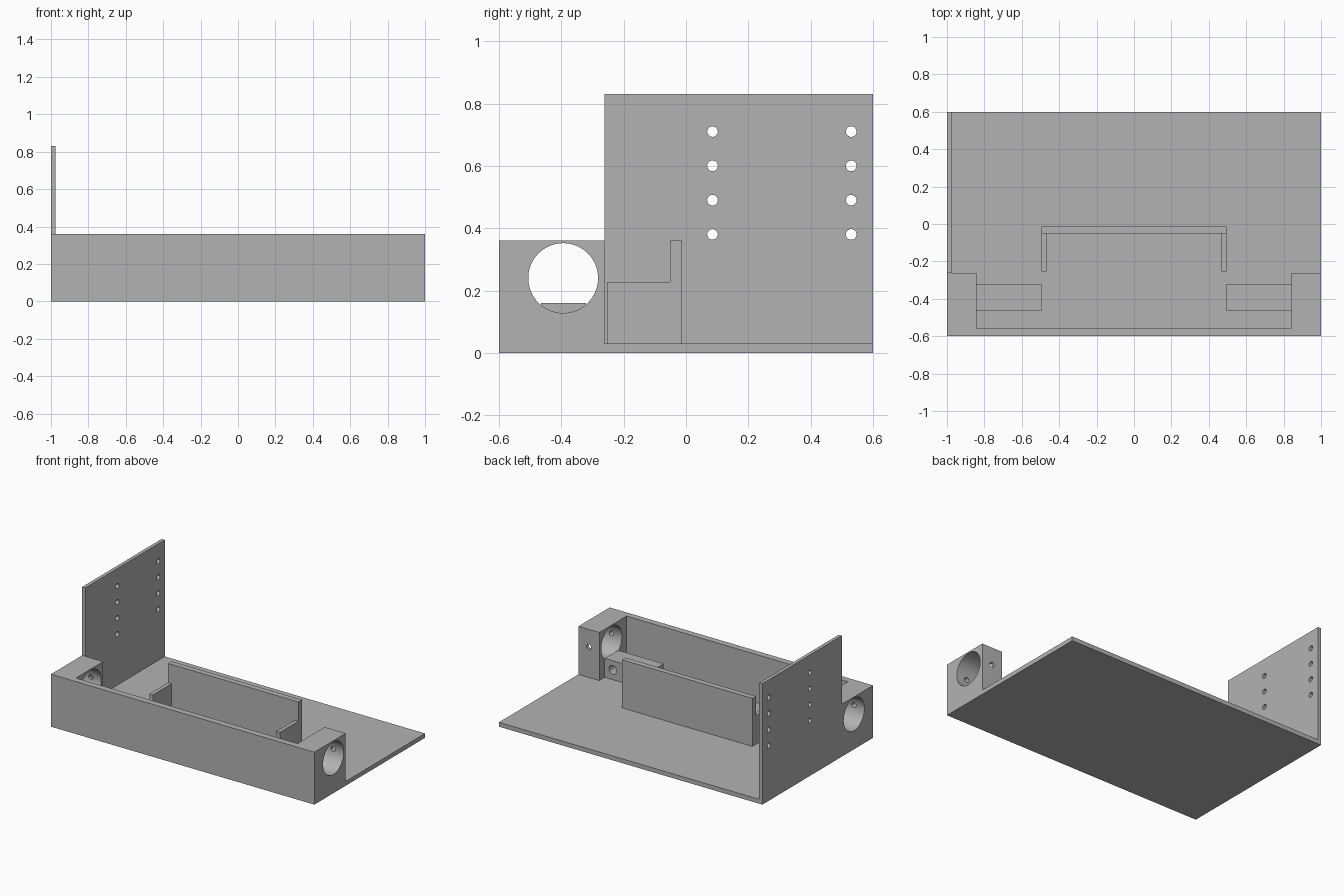
import bpy, bmesh, math
from mathutils import Matrix

cube = bpy.data.objects.get("Cube")
if cube:
    bpy.data.objects.remove(cube, do_unlink=True)

grey = bpy.data.materials.new("plain grey")
grey.use_nodes = True
colour = (0.45, 0.45, 0.45, 1)
grey.diffuse_color = colour
grey.node_tree.nodes["Principled BSDF"].inputs["Base Color"].default_value = colour


def add(name, bm):
    bmesh.ops.recalc_face_normals(bm, faces=bm.faces)
    mesh = bpy.data.meshes.new(name)
    bm.to_mesh(mesh)
    bm.free()
    mesh.materials.append(grey)
    obj = bpy.data.objects.new(name, mesh)
    bpy.context.collection.objects.link(obj)
    return obj


def prism(name, outline, z0, z1):
    """Extrude a plan outline from z0 to z1."""
    bm = bmesh.new()
    face = bm.faces.new([bm.verts.new((x, y, z0)) for x, y in outline])
    top = bmesh.ops.extrude_face_region(bm, geom=[face])["geom"]
    verts = [v for v in top if isinstance(v, bmesh.types.BMVert)]
    bmesh.ops.translate(bm, verts=verts, vec=(0, 0, z1 - z0))
    return add(name, bm)


def box(name, xs, ys, zs):
    (x0, x1), (y0, y1) = sorted(xs), ys
    return prism(name, [(x0, y0), (x1, y0), (x1, y1), (x0, y1)], *zs)


def drill(obj, axis, centre, radius, length, sides=32):
    """Cut a round hole along the x or y axis."""
    bm = bmesh.new()
    turn = Matrix.Rotation(math.pi / 2, 4, "Y" if axis == "x" else "X")
    bmesh.ops.create_cone(bm, cap_ends=True, segments=sides, radius1=radius,
                          radius2=radius, depth=length,
                          matrix=Matrix.Translation(centre) @ turn)
    cutter = add("hole_cutter", bm)
    cutter.hide_render = True
    mod = obj.modifiers.new("hole", "BOOLEAN")
    mod.operation = "DIFFERENCE"
    mod.solver = "EXACT"
    mod.object = cutter
    bpy.context.view_layer.objects.active = obj
    bpy.ops.object.modifier_apply(modifier=mod.name)
    bpy.data.objects.remove(cutter, do_unlink=True)


FLOOR, RIM = 0.03, 0.36
FRONT, BACK, END = -0.6, -0.261, 0.841

# Floor plate
box("base_plate", (-1, 1), (FRONT, 0.6), (0, FLOOR))

# Front wall with a thick block at each end
right_half = [(1, FRONT), (1, BACK), (END, BACK), (END, -0.556)]
outline = right_half + [(-x, y) for x, y in reversed(right_half)]
housing = prism("front_housing", outline, FLOOR, RIM)
for side in (-1, 1):
    # Large bore, crossed by a small blind screw hole from the back
    drill(housing, "x", (side * 0.92, -0.394, 0.24), 0.112, 0.4, 64)
    drill(housing, "y", (side * 0.92, -0.405, 0.24), 0.017, 0.3)

# Tall side panel with two columns of screw holes
panel = box("side_panel", (-1, -0.976), (BACK, 0.6), (FLOOR, 0.83))
for y in (0.085, 0.53):
    for row in range(4):
        drill(panel, "x", (-0.99, y, 0.38 + 0.11 * row), 0.017, 0.1)

# Upright divider with a short wing at each end
box("divider", (-0.495, 0.495), (-0.052, -0.013), (FLOOR, RIM))
solids = [housing, panel]
for side, label in ((-1, "right"), (1, "left")):
    box(label + "_divider_wing", (side * 0.468, side * 0.495),
        (-0.254, -0.052), (FLOOR, 0.228))
    # Low drilled ledge beside each end block
    ledge = box(label + "_ledge", (side * 0.495, side * END),
                (-0.465, -0.32), (FLOOR, 0.16))
    drill(ledge, "y", (side * 0.78, -0.39, 0.097), 0.03, 0.4)
    solids.append(ledge)

# Smooth the round holes and keep flat faces crisp
for obj in solids:
    bpy.ops.object.select_all(action="DESELECT")
    obj.select_set(True)
    bpy.context.view_layer.objects.active = obj
    bpy.ops.object.shade_smooth_by_angle(angle=math.radians(30))
